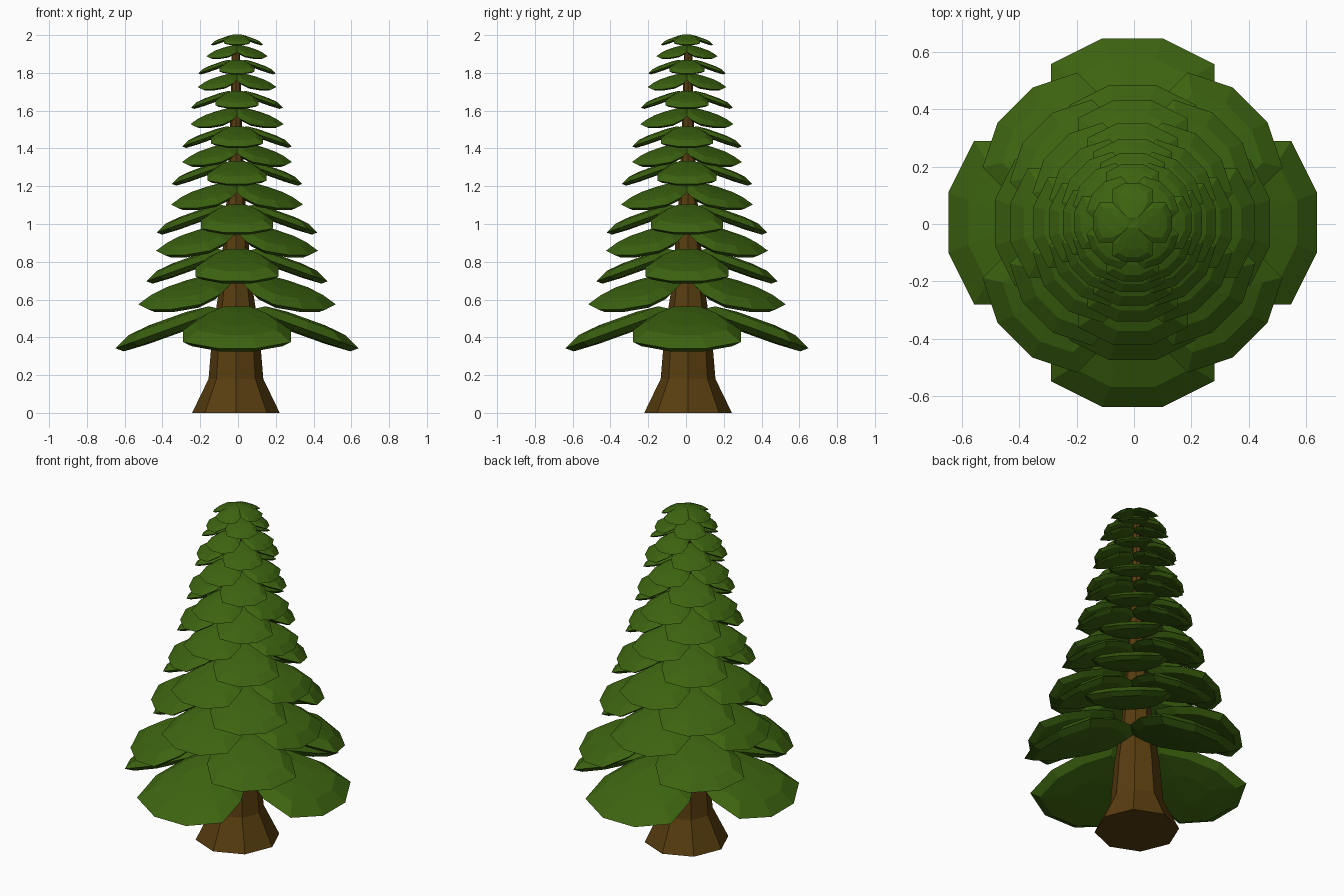
import bpy, bmesh, math

if "Cube" in bpy.data.objects:
    bpy.data.objects.remove(bpy.data.objects["Cube"])

CX, CY = -0.005, 0.005


def material(name, rgb):
    m = bpy.data.materials.new(name)
    m.diffuse_color = (*rgb, 1)
    m.use_nodes = True
    m.node_tree.nodes["Principled BSDF"].inputs["Base Color"].default_value = m.diffuse_color
    return m


green = material("needle green", (0.045, 0.125, 0.005))
brown = material("bark brown", (0.098, 0.047, 0.005))


def finish(bm, name, mat):
    bmesh.ops.recalc_face_normals(bm, faces=bm.faces)
    me = bpy.data.meshes.new(name)
    bm.to_mesh(me)
    bm.free()
    me.materials.append(mat)
    ob = bpy.data.objects.new(name, me)
    bpy.context.collection.objects.link(ob)
    return ob


def loft(bm, rings):
    """Join equal rings of points and close both ends."""
    vs = [[bm.verts.new(p) for p in r] for r in rings]
    n = len(vs[0])
    for a, b in zip(vs, vs[1:]):
        for i in range(n):
            j = (i + 1) % n
            bm.faces.new((a[i], a[j], b[j], b[i]))
    bm.faces.new(vs[0])
    bm.faces.new(vs[-1])


# Trunk: flared eight-sided taper
bm = bmesh.new()
profile = [(0.232, 0), (0.145, 0.18), (0.125, 0.42), (0.085, 0.68),
           (0.05, 1.12), (0.032, 1.5), (0.02, 1.97)]
loft(bm, [[(CX - 0.006 + r * math.cos(k * math.pi / 4),
            CY + 0.006 + r * math.sin(k * math.pi / 4), z) for k in range(8)]
          for r, z in profile])
finish(bm, "trunk", brown)

# Bough outline: distance from inner end, half width
half = [(0.57, 0.105), (0.48, 0.285), (0.30, 0.285), (0.13, 0.205), (0.0, 0.09)]
outline = half + [(u, -v) for u, v in reversed(half)]
# Bough layers: inset factor, height offset
layers = [(0.35, -0.04), (0.84, -0.032), (1.0, 0.0), (0.74, 0.045), (0.35, 0.058)]


def bough(bm, reach, size, z0, ang):
    """One flattened drooping bough with its tip at the given reach."""
    c, s = math.cos(ang), math.sin(ang)
    rings = []
    for f, dz in layers:
        ring = []
        for u, v in outline:
            u2 = 0.3 + (u - 0.3) * f
            r = reach + (u2 - 0.57) * size
            w = v * f * size
            z = z0 + size * (0.022 + (0.57 - u2) * 0.36 + dz)
            ring.append((CX + r * c - w * s, CY + r * s + w * c, z))
        rings.append(ring)
    loft(bm, rings)


# Tiers: tip reach, size, tip height; odd tiers turn by 45 degrees
tiers = [(0.643, 1.0, 0.32), (0.58, 0.82, 0.53), (0.48, 0.77, 0.68),
         (0.468, 0.71, 0.82), (0.425, 0.67, 0.94), (0.375, 0.61, 1.07),
         (0.345, 0.55, 1.20), (0.31, 0.52, 1.30), (0.29, 0.48, 1.40),
         (0.263, 0.44, 1.505), (0.243, 0.40, 1.607), (0.222, 0.37, 1.705),
         (0.205, 0.325, 1.79), (0.17, 0.30, 1.872), (0.138, 0.245, 1.944)]
for i, (reach, size, z0) in enumerate(tiers):
    bm = bmesh.new()
    for k in range(4):
        bough(bm, reach, size, z0, k * math.pi / 2 + (i % 2) * math.pi / 4)
    finish(bm, f"bough_tier_{i + 1}", green)
